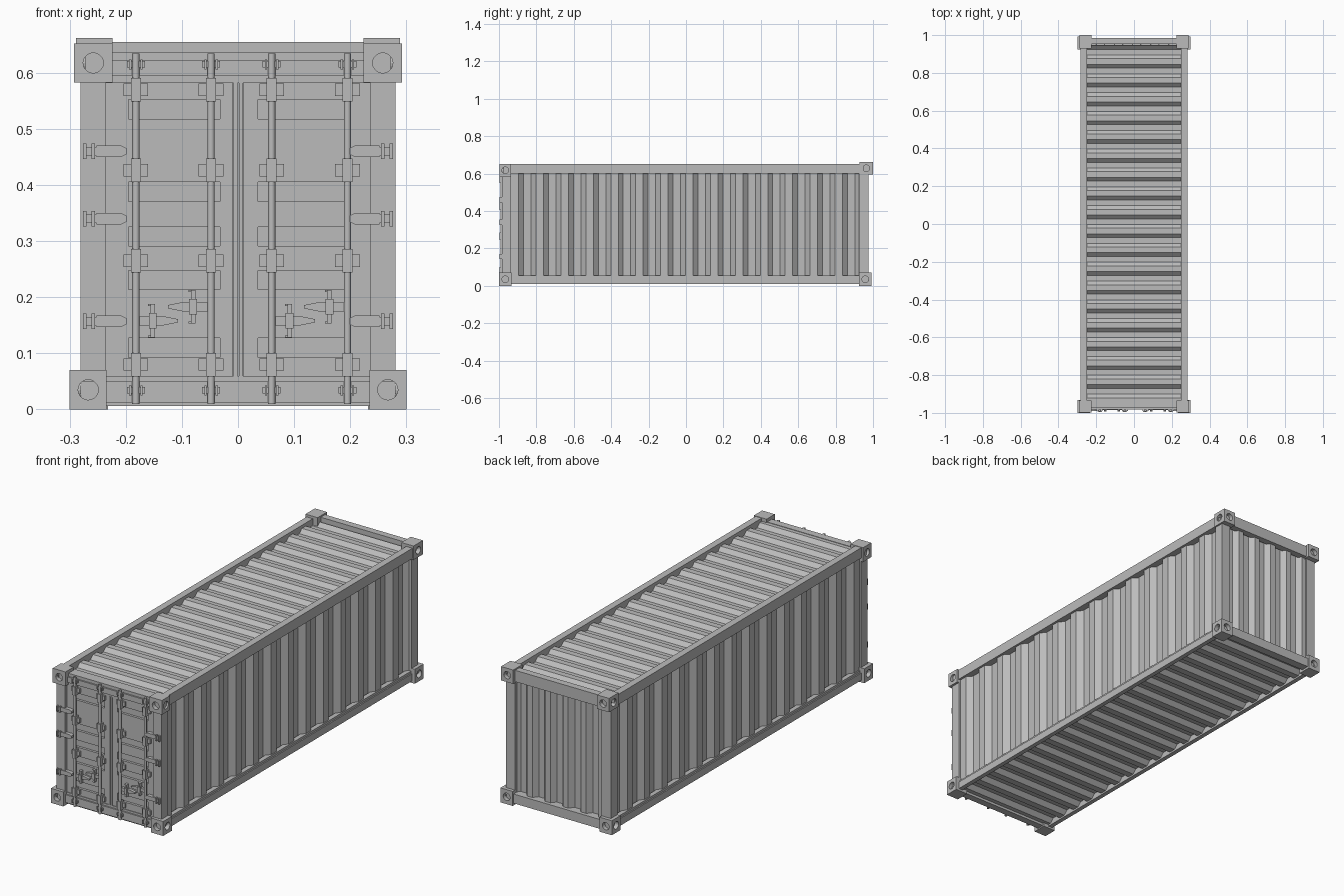
import bpy, bmesh, math
from mathutils import Matrix, Vector

cube = bpy.data.objects.get("Cube")
if cube:
    bpy.data.objects.remove(cube, do_unlink=True)

grey = bpy.data.materials.new("grey_steel")
grey.use_nodes = True
grey.diffuse_color = (0.5, 0.5, 0.5, 1)
grey.node_tree.nodes["Principled BSDF"].inputs["Base Color"].default_value = grey.diffuse_color


def finish(name, bm, smooth=False):
    bmesh.ops.recalc_face_normals(bm, faces=bm.faces)
    me = bpy.data.meshes.new(name)
    bm.to_mesh(me)
    bm.free()
    me.materials.append(grey)
    ob = bpy.data.objects.new(name, me)
    bpy.context.collection.objects.link(ob)
    if smooth:
        bpy.ops.object.select_all(action='DESELECT')
        ob.select_set(True)
        bpy.context.view_layer.objects.active = ob
        bpy.ops.object.shade_smooth_by_angle(angle=math.radians(40))
    return ob


def add_box(bm, x, y, z):
    size = Matrix.Diagonal((x[1] - x[0], y[1] - y[0], z[1] - z[0], 1))
    mid = Vector((sum(x), sum(y), sum(z))) / 2
    bmesh.ops.create_cube(bm, size=1, matrix=Matrix.Translation(mid) @ size)


def add_rod(bm, centre, axis, radius, length, sides=20):
    turn = Vector(axis).to_track_quat('Z', 'Y').to_matrix().to_4x4()
    bmesh.ops.create_cone(bm, cap_ends=True, segments=sides, radius1=radius, radius2=radius,
                          depth=length, matrix=Matrix.Translation(centre) @ turn)


def add_prism(bm, outline, y0, y1):
    base = bm.faces.new([bm.verts.new((x, y0, z)) for x, z in outline])
    out = bmesh.ops.extrude_face_region(bm, geom=[base])["geom"]
    bmesh.ops.translate(bm, vec=(0, y1 - y0, 0),
                        verts=[g for g in out if isinstance(g, bmesh.types.BMVert)])


def boxes(name, items):
    bm = bmesh.new()
    for item in items:
        add_box(bm, *item)
    return finish(name, bm)


def carve(ob, cutter):
    cutter.hide_render = True
    cutter.hide_viewport = True
    mod = ob.modifiers.new("carve", 'BOOLEAN')
    mod.object = cutter
    mod.solver = 'EXACT'


def corrugated(name, start, end, waves, place, a, b):
    """Trapezoid wave running start to end, swept across from a to b."""
    pitch = (end - start) / waves
    prof = [(start + pitch * (i + t), d) for i in range(waves)
            for t, d in ((0, 0), (.3, 0), (.5, 1), (.8, 1))] + [(end, 0)]
    bm = bmesh.new()
    rows = [(bm.verts.new(place(t, d, a)), bm.verts.new(place(t, d, b))) for t, d in prof]
    for p, q in zip(rows, rows[1:]):
        bm.faces.new((p[0], q[0], q[1], p[1]))
    ob = finish(name, bm)
    ob.modifiers.new("thickness", 'SOLIDIFY').thickness = 0.004
    return ob


# Corrugated walls, roof and floor
for side, s in (("left", 1), ("right", -1)):
    corrugated(side + "_wall", -0.935, 0.93, 14,
               lambda t, d, h: (s * (0.272 - 0.024 * d), t, h), 0.04, 0.615)
corrugated("back_wall", -0.24, 0.24, 5, lambda t, d, h: (t, 0.968 - 0.024 * d, h), 0.04, 0.62)
corrugated("roof", -0.95, 0.945, 19, lambda t, d, x: (x, t, 0.635 - 0.018 * d), -0.255, 0.255)
corrugated("floor", -0.95, 0.95, 19, lambda t, d, x: (x, t, 0.022 + 0.02 * d), -0.262, 0.262)

# Frame rails, sills, headers and corner posts
frame = []
for s in (-1, 1):
    def span(a, b):
        return tuple(sorted((s * a, s * b)))
    frame += [
        (span(0.25, 0.283), (-0.975, 0.95), (0.6, 0.65)),
        (span(0.262, 0.284), (-0.95, 0.94), (0.01, 0.045)),
        (span(0.255, 0.278), (-0.95, 0.94), (0.045, 0.056)),
        (span(0.235, 0.281), (-0.985, -0.935), (0.05, 0.6)),
        (span(0.232, 0.281), (0.925, 0.975), (0.05, 0.61)),
    ]
frame += [
    ((-0.24, 0.24), (0.952, 0.985), (0.6, 0.655)),
    ((-0.24, 0.24), (0.945, 0.985), (0.01, 0.055)),
    ((-0.24, 0.24), (-0.975, -0.94), (0.582, 0.637)),
    ((-0.24, 0.24), (-0.982, -0.97), (0.595, 0.622)),
    ((-0.24, 0.24), (-0.975, -0.94), (0.006, 0.06)),
    ((-0.24, 0.24), (-0.982, -0.97), (0.012, 0.05)),
]
boxes("frame", frame)

# Corner castings with round sockets on the two outer faces
cast, holes = [], bmesh.new()
for s in (-1, 1):
    for y, z, inner, outer in (((-1, -0.933), (0, 0.07), 0.234, 0.3),
                               ((0.925, 0.992), (0, 0.07), 0.232, 0.298),
                               ((-0.998, -0.935), (0.583, 0.652), 0.224, 0.292),
                               ((0.928, 1.0), (0.595, 0.662), 0.224, 0.289)):
        cast.append((tuple(sorted((s * inner, s * outer))), y, z))
        yc, zc, xc = sum(y) / 2, sum(z) / 2, s * (inner + outer) / 2
        face_y = y[0] if yc < 0 else y[1]
        add_rod(holes, (xc, face_y, zc), (0, 1, 0), 0.018, 0.04)
        add_rod(holes, (s * outer, yc, zc), (1, 0, 0), 0.018, 0.04)
castings = boxes("corner_castings", cast)
carve(castings, finish("socket_cutter", holes))

# Doors with pressed horizontal recesses
doors = boxes("doors", [((-0.235, -0.01), (-0.972, -0.95), (0.06, 0.583)),
                        ((0.01, 0.235), (-0.972, -0.95), (0.06, 0.583))])
grooves = [(x, (-0.99, -0.96), (z, z + 0.034))
           for x in ((-0.195, -0.032), (0.036, 0.2))
           for z in (0.518, 0.371, 0.291, 0.214, 0.093)]
carve(doors, boxes("recess_cutter", grooves))
boxes("door_seals", [((-0.008, -0.001), (-0.976, -0.95), (0.06, 0.585)),
                     ((0.002, 0.009), (-0.976, -0.95), (0.06, 0.585)),
                     ((-0.012, 0.012), (-0.966, -0.95), (0.06, 0.585))])

# Lock rods with guide brackets and end cams
rods, guides = bmesh.new(), []
for x in (-0.182, -0.048, 0.06, 0.195):
    add_rod(rods, (x, -0.986, 0.322), (0, 0, 1), 0.0065, 0.625, 12)
    for z in (0.57, 0.426, 0.265, 0.08):
        guides += [((x - 0.022, x + 0.022), (-0.981, -0.968), (z - 0.011, z + 0.011)),
                   ((x - 0.009, x + 0.009), (-0.996, -0.97), (z - 0.021, z + 0.021))]
    for z in (0.615, 0.034):
        guides += [((x - 0.016, x + 0.016), (-0.989, -0.97), (z - 0.006, z + 0.006)),
                   ((x - 0.012, x - 0.008), (-0.993, -0.97), (z - 0.009, z + 0.009)),
                   ((x + 0.008, x + 0.012), (-0.993, -0.97), (z - 0.009, z + 0.009))]
finish("lock_rods", rods, smooth=True)
boxes("rod_guides", guides)

# Lock handles: tapered lever, hub and an upright catch
levers = bmesh.new()
for x, z, s in ((-0.152, 0.158, 1), (-0.08, 0.183, -1), (0.092, 0.158, 1), (0.163, 0.183, -1)):
    shape = [(-0.026, -0.008), (0.02, -0.008), (0.045, -0.003),
             (0.045, 0.003), (0.02, 0.008), (-0.026, 0.008)]
    add_prism(levers, [(x + s * u, z + v) for u, v in shape], -0.986, -0.972)
    add_box(levers, (x - 0.007, x + 0.007), (-0.993, -0.97), (z - 0.014, z + 0.014))
    add_box(levers, (x - 0.004, x + 0.004), (-0.989, -0.97), (z - 0.03, z + 0.03))
    for e in (-1, 1):
        add_box(levers, (x - 0.008, x + 0.004), (-0.985, -0.97),
                tuple(sorted((z + e * 0.026, z + e * 0.03))))
finish("lock_handles", levers)

# Door hinges: rounded strap and pin block on each post
hinges = bmesh.new()
for s in (-1, 1):
    for z in (0.46, 0.34, 0.157):
        strap = [(0.252, -0.01), (0.208, -0.01), (0.198, -0.005),
                 (0.198, 0.005), (0.208, 0.01), (0.252, 0.01)]
        add_prism(hinges, [(s * u, z + v) for u, v in strap], -0.99, -0.97)
        add_box(hinges, tuple(sorted((s * 0.252, s * 0.275))), (-0.992, -0.975),
                (z - 0.008, z + 0.008))
        for u in (0.255, 0.27):
            add_box(hinges, tuple(sorted((s * u, s * (u + 0.006)))), (-0.997, -0.975),
                    (z - 0.014, z + 0.014))
finish("door_hinges", hinges)
